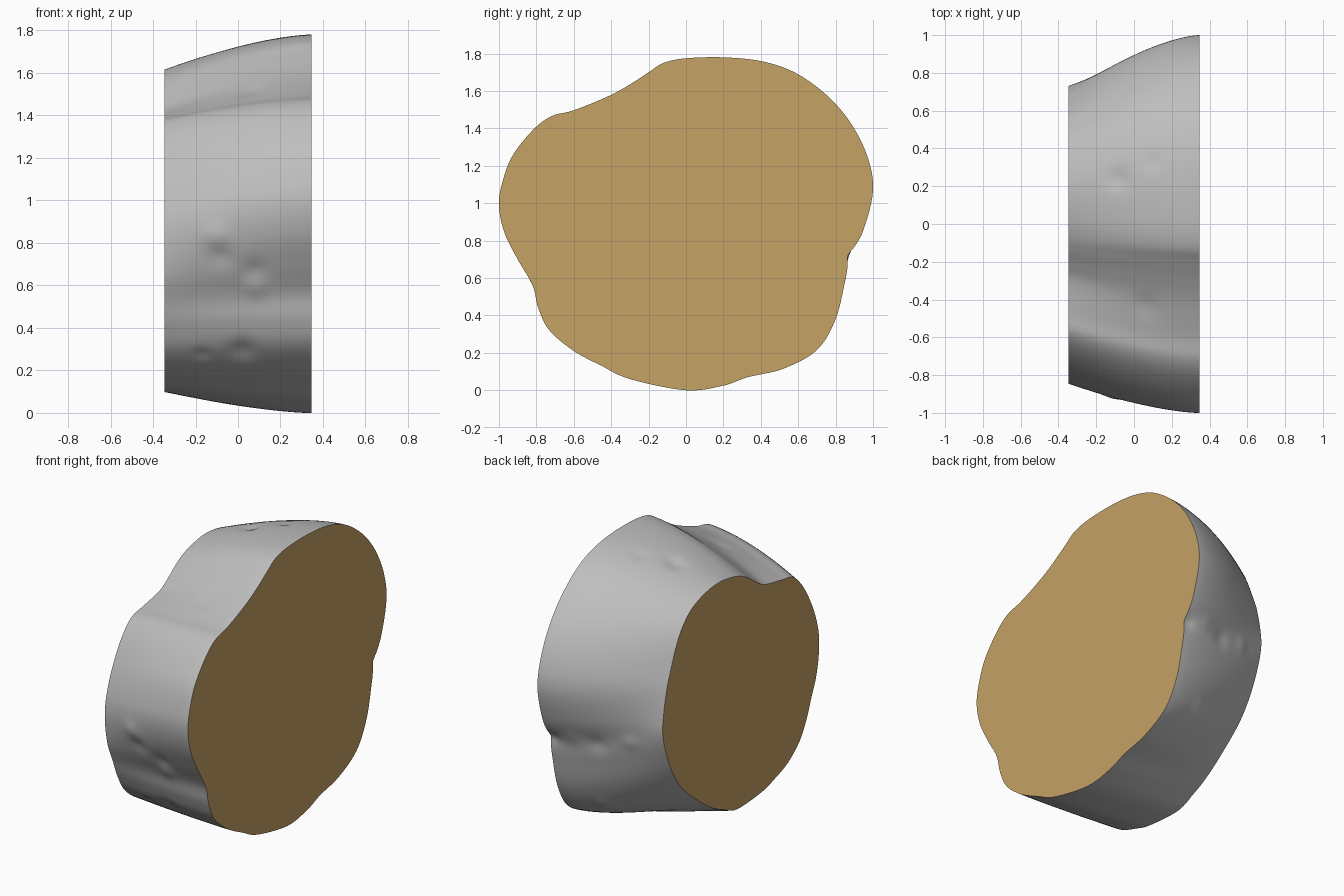
import bpy, math
from mathutils import Vector

if "Cube" in bpy.data.objects:
    bpy.data.objects.remove(bpy.data.objects["Cube"], do_unlink=True)

HALF = 0.347      # half thickness of the slice
STEPS = 6         # curve samples between outline points
RINGS = 28        # rings through the thickness


def material(name, rgb):
    m = bpy.data.materials.new(name)
    m.use_nodes = True
    m.diffuse_color = (*rgb, 1)
    bsdf = m.node_tree.nodes["Principled BSDF"]
    bsdf.inputs["Base Color"].default_value = (*rgb, 1)
    bsdf.inputs["Roughness"].default_value = 0.9
    return m


bark_grey = material("bark grey", (0.52, 0.52, 0.52))
wood_tan = material("cut wood tan", (0.56, 0.36, 0.13))

# Matching points on the two ends: (y, z) of the large end, (y, z) of the small end
OUTLINE = [
    (.20, 1.78, .16, 1.615), (0, 1.775, .02, 1.595), (-.12, 1.75, -.07, 1.565),
    (-.20, 1.70, -.14, 1.525), (-.30, 1.635, -.21, 1.475), (-.42, 1.57, -.30, 1.425),
    (-.60, 1.497, -.47, 1.39), (-.72, 1.465, -.58, 1.365), (-.82, 1.39, -.68, 1.27),
    (-.93, 1.25, -.77, 1.12), (-.985, 1.10, -.825, .98), (-1.0, .98, -.845, .87),
    (-.97, .84, -.84, .76), (-.90, .70, -.815, .64), (-.82, .56, -.765, .52),
    (-.79, .44, -.72, .41), (-.73, .32, -.65, .295), (-.60, .21, -.53, .20),
    (-.45, .13, -.40, .15), (-.30, .06, -.27, .115), (0, 0, -.02, .10),
    (.20, .025, .12, .15), (.33, .07, .24, .21), (.52, .115, .38, .31),
    (.70, .215, .53, .44), (.80, .38, .63, .58), (.85, .58, .70, .74),
    (.88, .72, .73, .87), (.95, .86, .72, .99), (1.0, 1.07, .69, 1.13),
    (.97, 1.25, .65, 1.24), (.88, 1.43, .60, 1.36), (.75, 1.58, .54, 1.46),
    (.58, 1.70, .44, 1.55), (.40, 1.76, .30, 1.60),
]

# Knots and dents in the bark: (x, y, z, radius, height)
KNOTS = [
    (-.11, -.92, .83, .06, .014), (-.08, -.88, .74, .05, -.010),
    (.08, -.90, .66, .05, -.016), (.08, -.84, .58, .05, .010),
    (.02, -.69, .29, .06, -.016), (-.17, -.65, .28, .03, -.010),
    (-.08, .24, 1.69, .05, -.018), (.10, .33, 1.73, .04, -.010),
    (.06, -.44, 1.52, .06, -.010), (.33, .87, .72, .04, -.018),
    (.20, .83, .77, .05, .014), (.05, .80, .74, .05, -.016),
    (-.15, .76, .78, .04, .012), (.10, .66, .30, .05, .014),
]


def spline(points):
    """Closed smooth curve through the points."""
    pts, n, out = [Vector(p) for p in points], len(points), []
    for i in range(n):
        a, b, c, d = (pts[(i + k) % n] for k in (-1, 0, 1, 2))
        for s in range(STEPS):
            t = s / STEPS
            out.append(0.5 * (2 * b + (c - a) * t + (2 * a - 5 * b + 4 * c - d) * t * t
                              + (3 * b - a - 3 * c + d) * t ** 3))
    return out


def make(name, verts, faces, mat):
    me = bpy.data.meshes.new(name)
    me.from_pydata(verts, [], faces)
    me.materials.append(mat)
    ob = bpy.data.objects.new(name, me)
    bpy.context.collection.objects.link(ob)
    return ob


# Bark: rings blended from the small end to the large end, flaring outward
big = spline([p[:2] for p in OUTLINE])
small = spline([p[2:] for p in OUTLINE])
n = len(big)
verts = []
for i in range(RINGS + 1):
    t = i / RINGS
    x = -HALF + 2 * HALF * t
    blend = 1 - (1 - t) ** 1.55
    for b, s in zip(big, small):
        yz = s.lerp(b, blend)
        v = Vector((x, yz.x, yz.y))
        out = Vector((0, v.y, v.z - 0.9)).normalized()
        push = sum(h * math.exp(-(v - Vector((kx, ky, kz))).length_squared / (r * r))
                   for kx, ky, kz, r, h in KNOTS)
        verts.append(v + out * push)
faces = [(i * n + j, i * n + (j + 1) % n, (i + 1) * n + (j + 1) % n, (i + 1) * n + j)
         for i in range(RINGS) for j in range(n)]
bark = make("bark", verts, faces, bark_grey)
for p in bark.data.polygons:
    p.use_smooth = True

# Flat cut faces at both ends
make("large_cut_face", verts[-n:], [tuple(range(n))], wood_tan)
make("small_cut_face", verts[:n], [tuple(reversed(range(n)))], wood_tan)
